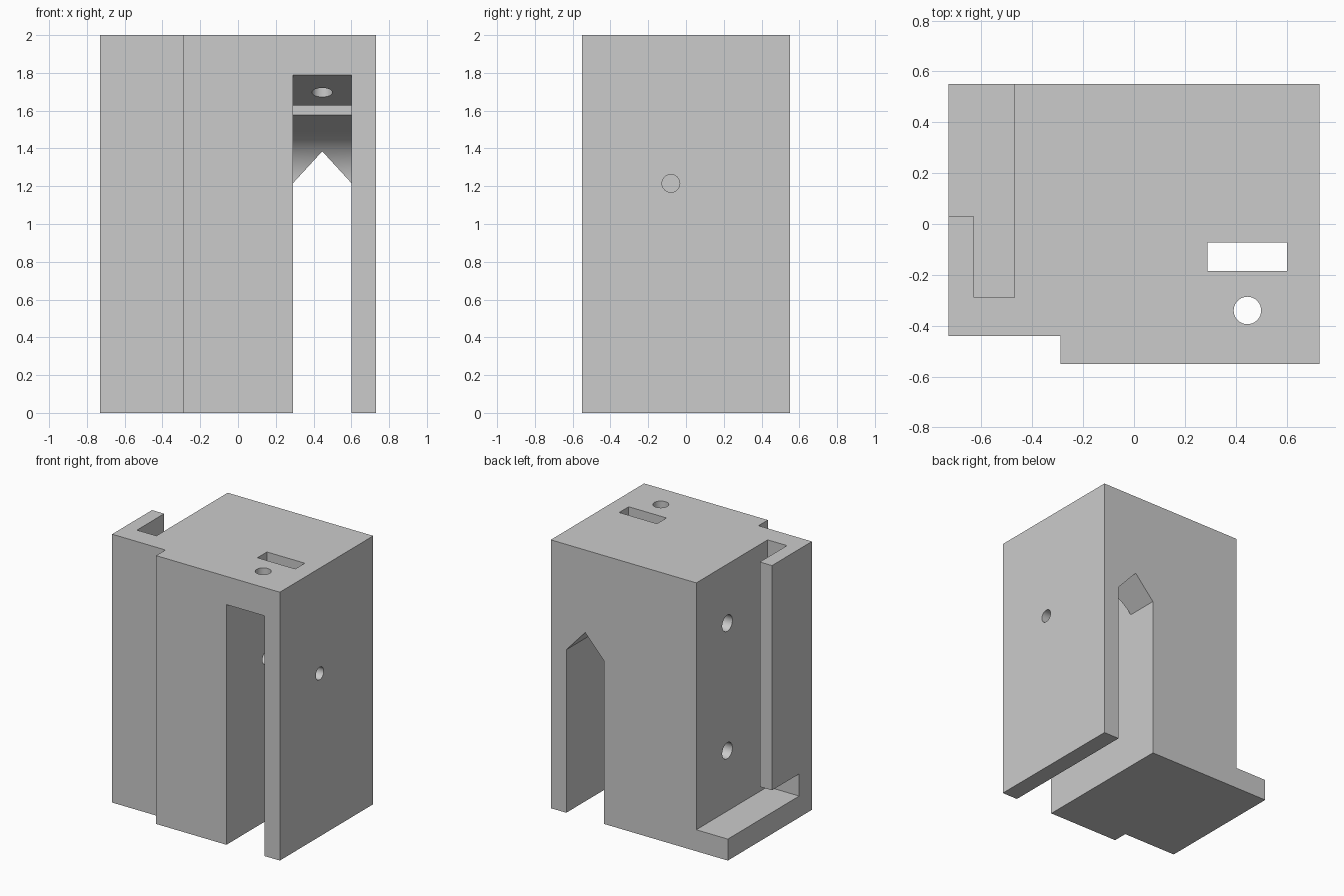
import bpy
import bmesh
from math import sin, cos, radians
from mathutils import Vector

cube = bpy.data.objects.get("Cube")
if cube:
    bpy.data.objects.remove(cube, do_unlink=True)

grey = bpy.data.materials.new("plain grey")
grey.use_nodes = True
colour = (0.6, 0.6, 0.6, 1)
grey.diffuse_color = colour
grey.node_tree.nodes["Principled BSDF"].inputs["Base Color"].default_value = colour


def prism(name, outline, depth):
    """Closed solid: a flat outline of 3D points pushed along a depth vector."""
    bm = bmesh.new()
    face = bm.faces.new([bm.verts.new(p) for p in outline])
    extruded = bmesh.ops.extrude_face_region(bm, geom=[face])["geom"]
    moved = [v for v in extruded if isinstance(v, bmesh.types.BMVert)]
    bmesh.ops.translate(bm, verts=moved, vec=Vector(depth))
    bmesh.ops.recalc_face_normals(bm, faces=bm.faces)
    mesh = bpy.data.meshes.new(name)
    bm.to_mesh(mesh)
    bm.free()
    mesh.materials.append(grey)
    obj = bpy.data.objects.new(name, mesh)
    bpy.context.collection.objects.link(obj)
    return obj


def box(name, x, y, z):
    base = [(x[0], y[0], z[0]), (x[1], y[0], z[0]), (x[1], y[1], z[0]), (x[0], y[1], z[0])]
    return prism(name, base, (0, 0, z[1] - z[0]))


def rod(name, start, axis, radius):
    """Round cutter along x or z."""
    ring = []
    for i in range(40):
        u, v = radius * cos(radians(i * 9)), radius * sin(radians(i * 9))
        offset = (0, u, v) if axis[0] else (u, v, 0)
        ring.append(Vector(start) + Vector(offset))
    return prism(name, ring, axis)


def cut(target, cutter):
    mod = target.modifiers.new(cutter.name, 'BOOLEAN')
    mod.operation = 'DIFFERENCE'
    mod.solver = 'EXACT'
    mod.object = cutter
    bpy.context.view_layer.objects.active = target
    bpy.ops.object.modifier_apply(modifier=mod.name)
    bpy.data.objects.remove(cutter, do_unlink=True)


# Block with a stepped front
footprint = [(-.73, -.44), (-.29, -.44), (-.29, -.55), (.73, -.55), (.73, .55), (-.73, .55)]
body = prism("housing_block", [(x, y, 0) for x, y in footprint], (0, 0, 2))

# Side channel: inner groove, open rear part and gap below the retaining wall
cut(body, box("groove", (-.63, -.47), (-.29, 1), (.16, 3)))
cut(body, box("rear_opening", (-1, -.47), (.03, 1), (.16, 3)))
cut(body, box("lower_gap", (-1, -.47), (-.29, 1), (.16, .325)))

# Tall slot whose ceiling slopes back and curves down to vertical
slot_left, slot_right = .29, .602
back, eave, radius, tilt = .31, 1.215, .295, 23.6
ceiling = [(-.65, 1.79 + .1 * .437), (-.55, 1.79)]
for i in range(17):
    a = radians(tilt + (90 - tilt) * i / 16)
    ceiling.append((back - radius + radius * sin(a), eave + radius * cos(a)))
side = [(-.65, -.2)] + ceiling + [(back, -.2)]
cut(body, prism("slot", [(slot_left, y, z) for y, z in side], (slot_right - slot_left, 0, 0)))

# Gabled opening at the back of the slot
middle = (slot_left + slot_right) / 2
gable = [(slot_left, -.2), (slot_right, -.2), (slot_right, eave), (middle, 1.385), (slot_left, eave)]
cut(body, prism("gable", [(x, .2, z) for x, z in gable], (0, .6, 0)))

# Openings in the top that drop into the slot
cut(body, box("top_opening", (slot_left, slot_right), (-.185, -.073), (1.3, 2.2)))
cut(body, rod("top_hole", (.446, -.34, 1.3), (0, 0, .9), .054))

# Cross hole through the thin wall, and two holes in the channel face
cut(body, rod("cross_hole", (.1, -.08, 1.215), (.8, 0, 0), .047))
for height in (.61, 1.56):
    cut(body, rod("channel_hole", (-.55, .185, height), (.4, 0, 0), .06))

# Smooth curved surfaces, keep edges crisp
bpy.ops.object.select_all(action='DESELECT')
body.select_set(True)
bpy.context.view_layer.objects.active = body
bpy.ops.object.shade_smooth_by_angle(angle=radians(20))
